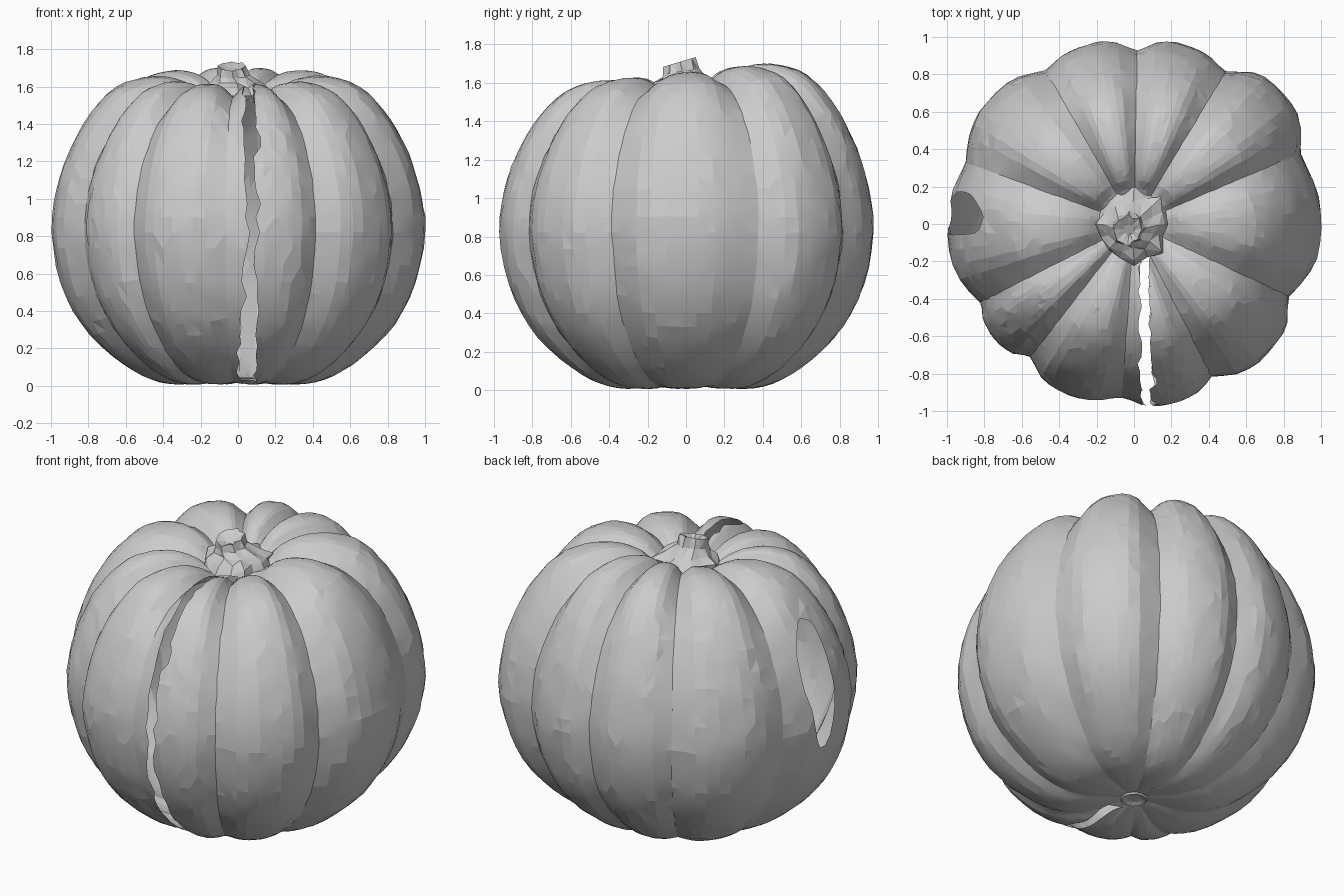
import bpy, bmesh, math, random
from mathutils import Vector

if "Cube" in bpy.data.objects:
    bpy.data.objects.remove(bpy.data.objects["Cube"])

random.seed(4)

# Bottom-to-top profiles (radius, height) along a rib crest and along a groove
CREST = [(.05, .045), (.12, .03), (.30, .008), (.45, .03), (.61, .115), (.80, .285), (.93, .51),
         (.995, .80), (.97, 1.05), (.90, 1.26), (.80, 1.44), (.66, 1.59),
         (.50, 1.65), (.36, 1.65), (.25, 1.61), (.17, 1.55), (.08, 1.54)]
GROOVE = [(.05, .045), (.12, .035), (.30, .02), (.45, .05), (.60, .14), (.77, .32), (.885, .53),
          (.94, .80), (.915, 1.05), (.84, 1.25), (.74, 1.41), (.60, 1.53),
          (.46, 1.58), (.34, 1.585), (.25, 1.56), (.17, 1.53), (.08, 1.54)]
# Groove directions (degrees) and how far each groove / crest bulges
ANGLES = [-94, -63, -25, 23, 59, 89, 120, 160, 207, 232, 266]
GROOVE_SIZE = [.99, .975, .97, 1.03, 1.01, .985, 1.005, 1.015, .98, .955, .99]
CREST_SIZE = [.985, 1.0, 1.005, 1.065, 1.0, .995, 1.025, 1.005, .97, .98]
# Split in the front: (height, left x, right x)
SPLIT = [(0, .03, .085), (.06, .0, .09), (.1, .01, .10), (.2, .0, .10), (.25, .02, .09), (.33, .0, .10),
         (.4, .03, .12), (.5, .04, .10), (.6, .02, .09), (.7, .03, .07), (.8, .06, .11),
         (.88, .04, .08), (.95, .04, .115), (1.1, .045, .10), (1.2, .04, .07),
         (1.28, .04, .12), (1.4, .03, .10), (1.53, .035, .08), (1.75, .03, .085)]
# Torn hole in the left side, outline in (y, z)
HOLE = [(.06, 1.44), (.16, 1.30), (.17, 1.05), (.13, .85), (.06, .64),
        (-.01, .66), (-.04, .9), (-.05, 1.15), (-.07, 1.32), (-.02, 1.42)]
RINGS, STEPS = 52, 10


def spline(pts, t):
    i = min(int(t), len(pts) - 2)
    f = t - i
    p = [Vector(pts[max(0, min(len(pts) - 1, i + k))]) for k in (-1, 0, 1, 2)]
    return .5 * (2 * p[1] + (p[2] - p[0]) * f + (2 * p[0] - 5 * p[1] + 4 * p[2] - p[3]) * f * f
                 + (3 * p[1] - p[0] - 3 * p[2] + p[3]) * f ** 3)


def split_at(z):
    for (z0, l0, r0), (z1, l1, r1) in zip(SPLIT, SPLIT[1:]):
        if z <= z1:
            f = max(0, (z - z0) / (z1 - z0))
            return l0 + (l1 - l0) * f, r0 + (r1 - r0) * f
    return SPLIT[-1][1:]


def inside(y, z, poly):
    hit = False
    for (y0, z0), (y1, z1) in zip(poly, poly[1:] + poly[:1]):
        if (z0 > z) != (z1 > z) and y < y0 + (y1 - y0) * (z - z0) / (z1 - z0):
            hit = not hit
    return hit


def skin(deg, t):
    """Point on the ribbed skin at a direction and profile position."""
    a = (deg + 94) % 360 - 94
    i = max(k for k in range(10) if ANGLES[k] <= a + 1e-6)
    u = (a - ANGLES[i]) / (ANGLES[i + 1] - ANGLES[i])
    s = math.sin(math.pi * u)
    w = (math.sqrt(s * s + .03) - .1732) / (math.sqrt(1.03) - .1732)
    w = 1 - (1 - min(1, max(0, w))) ** 1.6
    g, c = spline(GROOVE, t), spline(CREST, t)
    gs = GROOVE_SIZE[i] * (1 - u) + GROOVE_SIZE[i + 1] * u
    r = g.x * gs * (1 - w) + c.x * CREST_SIZE[i] * w
    z = g.y * (1 - w) + c.y * w
    lift = max(0, min(1, (z - .9) / .7)) * min(1, r / .25)
    th = math.radians(a)
    return Vector((r * math.cos(th), r * math.sin(th), z + .045 * math.sin(th) * lift))


def finish(bm, name):
    me = bpy.data.meshes.new(name)
    bmesh.ops.recalc_face_normals(bm, faces=bm.faces)
    bm.to_mesh(me)
    bm.free()
    ob = bpy.data.objects.new(name, me)
    bpy.context.collection.objects.link(ob)
    return ob


# Pumpkin skin: one open sheet wrapped from the right edge of the split round to the left
cols = []
for i in range(11):
    k = i % 10
    span = ANGLES[k + 1] - ANGLES[k]
    cols += [ANGLES[k] + (360 if i == 10 else 0) + span * s / STEPS for s in range(STEPS)]

bm = bmesh.new()
grid = []
for j in range(RINGS + 1):
    t = (len(CREST) - 1) * j / RINGS
    mid = skin(-86.5, t)
    r = max(mid.xy.length, .01)
    left, right = split_at(mid.z)
    if r < .13:
        left = right = .05 * r
    else:
        left += random.uniform(-.012, .012)
        right += random.uniform(-.012, .012)
    lo = -90 + math.degrees(math.asin(min(.9, right / r)))
    hi = 270 + math.degrees(math.asin(min(.9, left / r)))
    row = []
    for c in cols:
        p = skin(max(lo, min(hi, c)), t)
        if lo < c < hi:
            p += Vector([random.uniform(-.004, .004) * r for _ in range(3)])
        row.append(bm.verts.new(p))
    grid.append(row)
for a, b in zip(grid, grid[1:]):
    for k in range(len(cols) - 1):
        bm.faces.new((a[k], a[k + 1], b[k + 1], b[k]))
bmesh.ops.remove_doubles(bm, verts=bm.verts, dist=.0008)
bmesh.ops.triangulate(bm, faces=bm.faces)
torn = [f for f in bm.faces if f.calc_center_median().x < -.4
        and inside(f.calc_center_median().y, f.calc_center_median().z, HOLE)]
bmesh.ops.delete(bm, geom=torn, context='FACES')
# Even out the torn edge of the side hole
rim = [v for v in bm.verts if v.is_boundary and v.co.x < -.5]
for _ in range(2):
    new = {}
    for v in rim:
        near = [e.other_vert(v).co for e in v.link_edges if e.is_boundary]
        new[v] = v.co * .5 + sum(near, Vector()) / len(near) * .5
    for v, co in new.items():
        v.co = co
body = finish(bm, "pumpkin_skin")
bpy.context.view_layer.objects.active = body
body.select_set(True)
bpy.ops.object.shade_smooth_by_angle(angle=math.radians(9))


def ridged_rings(name, rings, sides, slope=0, jitter=0):
    """Rings of (outer r, inner r, x, y, z) with alternating ridges, capped at the end."""
    bm = bmesh.new()
    loops = []
    for n, (ro, ri, x, y, z) in enumerate(rings):
        loop = []
        for k in range(sides):
            a = math.tau * k / sides
            rr = (ri if k % 2 else ro) * (1 + random.uniform(-jitter, jitter))
            py = rr * math.sin(a)
            tilt = slope * py * max(0, n - 2) / 2
            loop.append(bm.verts.new((x + rr * math.cos(a), y + py, z + tilt)))
        loops.append(loop)
    for a, b in zip(loops, loops[1:]):
        for k in range(sides):
            m = (k + 1) % sides
            bm.faces.new((a[k], a[m], b[m], b[k]))
    bm.faces.new(loops[-1])
    bmesh.ops.triangulate(bm, faces=bm.faces)
    return finish(bm, name)


# Stem: flared, ridged foot tapering to a tilted, dished cut end
ridged_rings("stem", [(.205, .175, 0, 0, 1.55), (.185, .15, 0, 0, 1.59), (.135, .115, -.005, -.005, 1.62),
                      (.09, .08, -.025, -.02, 1.66), (.08, .07, -.032, -.03, 1.71),
                      (.03, .025, -.03, -.03, 1.69)], 16, .3, .12)

# Blossom scar: small disc in the hollow underneath
ridged_rings("blossom_scar", [(.085, .08, 0, 0, .045), (.07, .068, 0, 0, .03), (.04, .04, 0, 0, .042)], 12)
